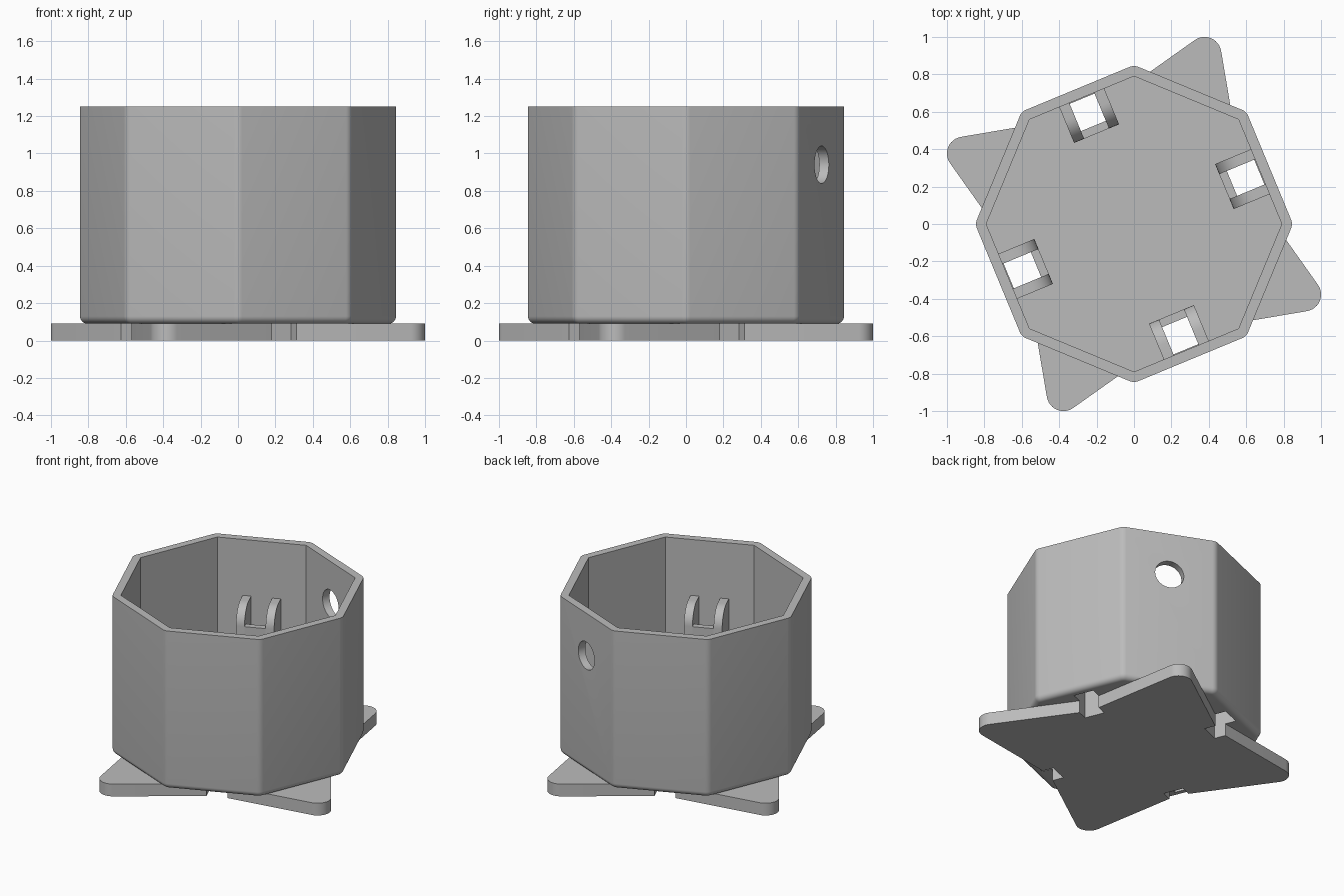
import bpy, bmesh, math

if "Cube" in bpy.data.objects:
    bpy.data.objects.remove(bpy.data.objects["Cube"])

PLATE_TOP, FLOOR, RIM = 0.09, 0.15, 1.25
OUT_AP, IN_AP = 0.785, 0.73          # wall distances from the centre
SLOT_IN, SLOT_HALF = 0.567, 0.072    # bracket slot
LEG_IN, LEG_HALF = 0.523, 0.13

gray = bpy.data.materials.new("gray plastic")
gray.diffuse_color = (0.5, 0.5, 0.5, 1)
gray.use_nodes = True
gray.node_tree.nodes["Principled BSDF"].inputs["Base Color"].default_value = gray.diffuse_color


def turn(u, v, a):
    """Distance u along direction a, sideways distance v."""
    return (u * math.cos(a) - v * math.sin(a), u * math.sin(a) + v * math.cos(a))


def finish(bm, name):
    bmesh.ops.recalc_face_normals(bm, faces=bm.faces)
    me = bpy.data.meshes.new(name)
    bm.to_mesh(me)
    bm.free()
    ob = bpy.data.objects.new(name, me)
    me.materials.append(gray)
    bpy.context.collection.objects.link(ob)
    return ob


def loft(name, rings):
    """Closed solid through rings of equal point count."""
    bm = bmesh.new()
    vs = [[bm.verts.new(p) for p in r] for r in rings]
    n = len(vs[0])
    for a, b in zip(vs, vs[1:]):
        for i in range(n):
            bm.faces.new((a[i], a[(i + 1) % n], b[(i + 1) % n], b[i]))
    bm.faces.new(vs[0][::-1])
    bm.faces.new(vs[-1])
    return finish(bm, name)


def prism(name, pts, z0, z1):
    return loft(name, [[(x, y, z) for x, y in pts] for z in (z0, z1)])


def octagon(apothem, r, seg=5):
    """Octagon with corners on the axes, rounded by r."""
    c = (apothem - r) / math.cos(math.pi / 8)
    pts = []
    for k in range(8):
        a = k * math.pi / 4
        cx, cy = c * math.cos(a), c * math.sin(a)
        for j in range(seg + 1):
            t = a + (j / seg - 0.5) * math.pi / 4
            pts.append((cx + r * math.cos(t), cy + r * math.sin(t)))
    return pts


def smooth(ob):
    bpy.ops.object.select_all(action='DESELECT')
    ob.select_set(True)
    bpy.context.view_layer.objects.active = ob
    bpy.ops.object.shade_smooth_by_angle(angle=math.radians(30))


def cut(ob, cutter):
    bpy.context.view_layer.objects.active = ob
    m = ob.modifiers.new("cut", 'BOOLEAN')
    m.operation, m.solver, m.object = 'DIFFERENCE', 'EXACT', cutter
    bpy.ops.object.modifier_apply(modifier=m.name)
    bpy.data.objects.remove(cutter)


angles = [math.radians(22.5 + 90 * k) for k in range(4)]

# Base plate: four rounded points, concave sides with a notch in the middle
outline = []
tip, r = 1.154, 0.09
half = math.radians(32.2)
for a in angles:
    edge = 0.63 + 0.227 * SLOT_HALF
    outline += [turn(edge, -SLOT_HALF, a), turn(SLOT_IN, -SLOT_HALF, a),
                turn(SLOT_IN, SLOT_HALF, a), turn(edge, SLOT_HALF, a)]
    d = a + math.pi / 4
    cx, cy = turn(tip - r / math.sin(half), 0, d)
    sweep = math.pi / 2 - half
    for j in range(13):
        t = d - sweep + 2 * sweep * j / 12
        outline.append((cx + r * math.cos(t), cy + r * math.sin(t)))
smooth(prism("base_plate", outline, 0, PLATE_TOP))

# Octagonal cup with a rounded bottom edge
rings = []
for j in range(7):
    t = j / 6 * math.pi / 2
    d = 0.04 * (1 - math.sin(t))
    z = PLATE_TOP + 0.04 * (1 - math.cos(t))
    rings.append([(x, y, z) for x, y in octagon(OUT_AP - d, 0.06 - d)])
rings.append([(x, y, RIM) for x, y in octagon(OUT_AP, 0.06)])
cup = loft("octagonal_cup", rings)

# Hollow inside
R = IN_AP / math.cos(math.pi / 8)
inner = [(R * math.cos(k * math.pi / 4), R * math.sin(k * math.pi / 4)) for k in range(8)]
cut(cup, prism("cavity_cutter", inner, FLOOR, RIM + 0.2))

# Slots through the floor under the brackets
for a in angles:
    pts = [turn(u, v, a) for u, v in ((SLOT_IN, -SLOT_HALF), (IN_AP - 0.005, -SLOT_HALF),
                                      (IN_AP - 0.005, SLOT_HALF), (SLOT_IN, SLOT_HALF))]
    cut(cup, prism("slot_cutter", pts, 0, FLOOR + 0.1))

# Round hole through one back wall
a = math.radians(67.5)
hole = [[(*turn(u, 0.1 * math.cos(t), a), 0.94 + 0.1 * math.sin(t))
         for t in (i * math.pi / 20 for i in range(40))] for u in (0.6, 0.95)]
cut(cup, loft("hole_cutter", hole))
smooth(cup)

# Brackets: two round-shouldered legs joined by a lower front panel
TOP, RAD = 0.84, 0.13
side = [(IN_AP + 0.01, FLOOR - 0.01), (IN_AP + 0.01, TOP)]
for j in range(11):
    t = math.pi / 2 * (1 + j / 10)
    side.append((LEG_IN + RAD + RAD * math.cos(t), TOP - RAD + RAD * math.sin(t)))
side.append((LEG_IN, FLOOR - 0.01))
for a in angles:
    for s in (-1, 1):
        smooth(loft("bracket_leg", [[(*turn(u, s * v, a), z) for u, z in side]
                                    for v in (SLOT_HALF, LEG_HALF)]))
    panel = [turn(u, v, a) for u, v in ((LEG_IN, -SLOT_HALF), (SLOT_IN, -SLOT_HALF),
                                        (SLOT_IN, SLOT_HALF), (LEG_IN, SLOT_HALF))]
    prism("bracket_panel", panel, FLOOR - 0.01, TOP - RAD)
